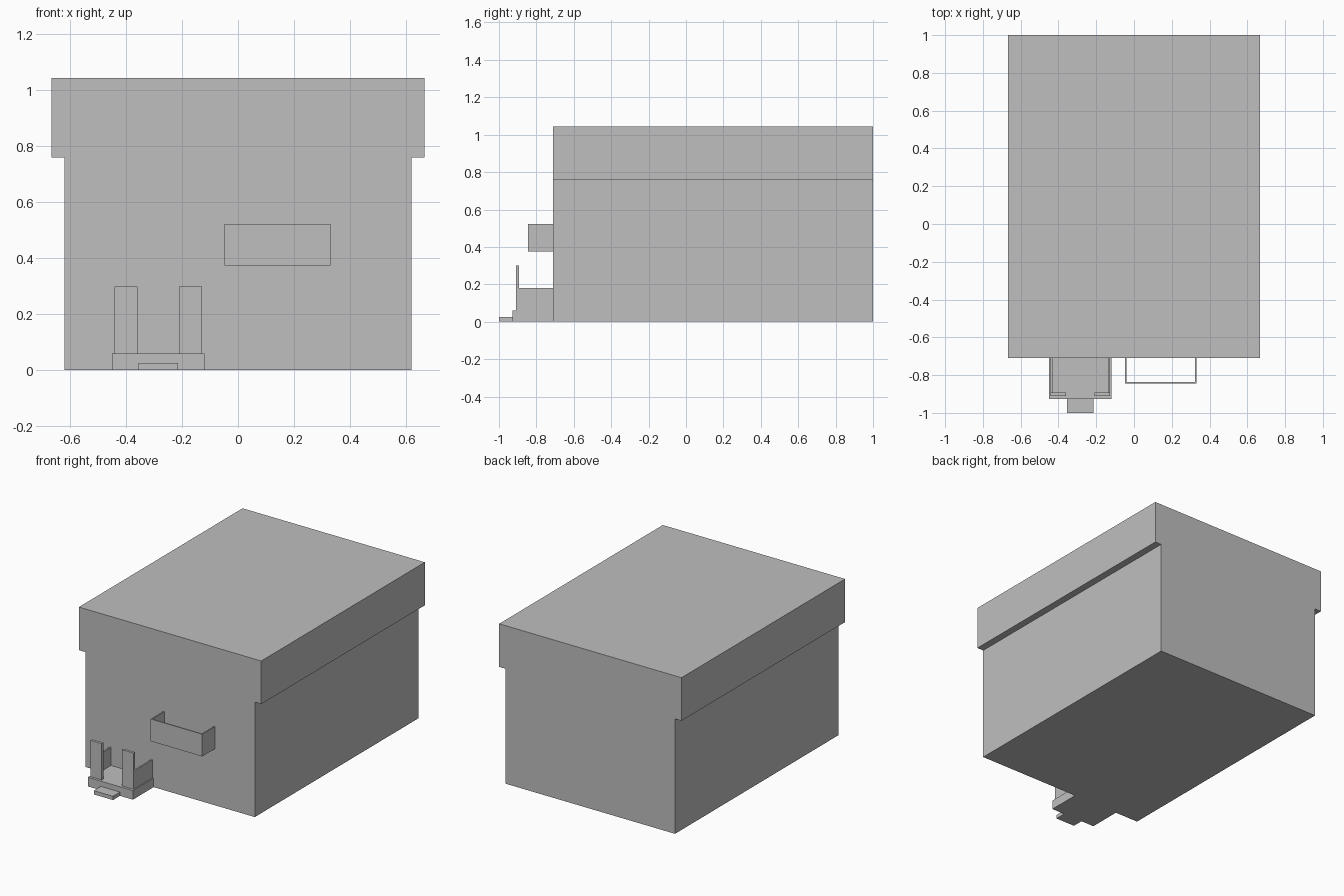
import bpy

old = bpy.data.objects.get("Cube")
if old:
    bpy.data.objects.remove(old, do_unlink=True)

grey = bpy.data.materials.new("plain_grey")
grey.use_nodes = True
colour = (0.52, 0.52, 0.52, 1)
grey.diffuse_color = colour
grey.node_tree.nodes["Principled BSDF"].inputs["Base Color"].default_value = colour


def box(name, x, y, z):
    """Box spanning the given (low, high) range on each axis."""
    spans = (x, y, z)
    bpy.ops.mesh.primitive_cube_add(size=1, location=[(a + b) / 2 for a, b in spans])
    ob = bpy.context.object
    ob.name = ob.data.name = name
    ob.scale = [b - a for a, b in spans]
    bpy.ops.object.transform_apply(location=False, rotation=False, scale=True)
    ob.data.materials.append(grey)
    return ob


FRONT, BACK, RIM = -0.71, 1.0, 0.76

# Main box and the wider lid, flush at front and back
box("body", (-0.62, 0.62), (FRONT, BACK), (0, RIM))
box("lid", (-0.667, 0.667), (FRONT, BACK), (RIM, 1.045))

# Open strap handle: front plate and two side plates
handle_z = (0.375, 0.522)
box("handle_front", (-0.048, 0.33), (-0.845, -0.837), handle_z)
for side, x in (("right", -0.048), ("left", 0.322)):
    box("handle_side_" + side, (x, x + 0.008), (-0.837, FRONT), handle_z)

# Small porch with a step
box("porch_floor", (-0.45, -0.12), (-0.927, FRONT), (0, 0.06))
box("porch_step", (-0.355, -0.215), (-1.0, -0.927), (0, 0.025))

# Porch posts and side rails, mirrored about the porch centre
centre = -0.285
for side, s in (("right", -1), ("left", 1)):
    post_x = sorted((centre + s * 0.075, centre + s * 0.157))
    rail_x = sorted((centre + s * 0.147, centre + s * 0.157))
    box("porch_post_" + side, post_x, (-0.91, -0.893), (0.06, 0.30))
    box("porch_rail_" + side, rail_x, (-0.893, FRONT), (0.06, 0.18))
